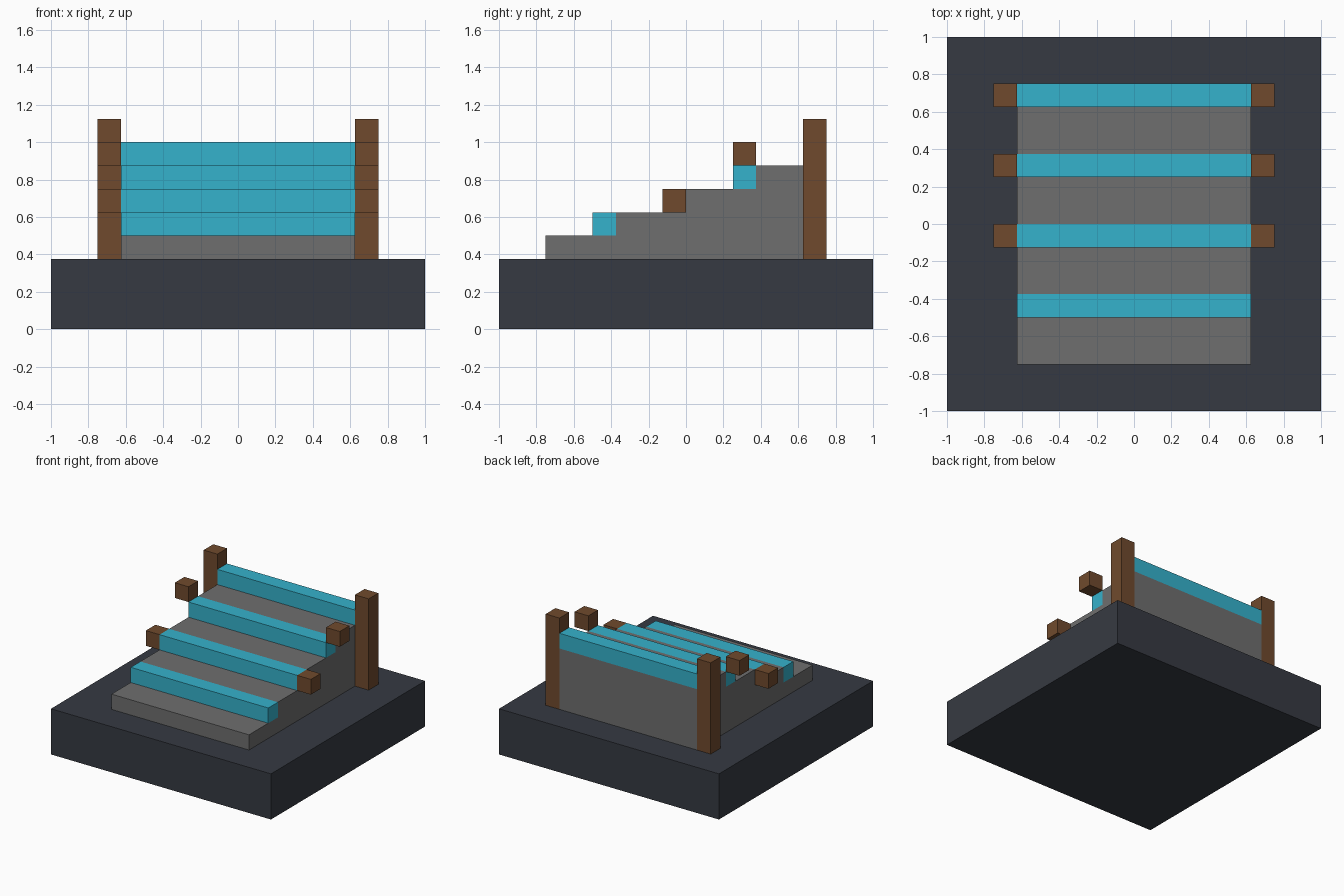
import bpy, bmesh

if "Cube" in bpy.data.objects:
    bpy.data.objects.remove(bpy.data.objects["Cube"])


def material(name, rgb):
    lin = [(c / 255 / 12.92) if c / 255 <= 0.04045 else ((c / 255 + 0.055) / 1.055) ** 2.4 for c in rgb]
    m = bpy.data.materials.new(name)
    m.diffuse_color = (*lin, 1)
    m.use_nodes = True
    m.node_tree.nodes["Principled BSDF"].inputs["Base Color"].default_value = m.diffuse_color
    return m


slate = material("dark slate", (54, 58, 66))
grey = material("stone grey", (110, 110, 110))
cyan = material("cyan", (53, 178, 204))
brown = material("wood brown", (112, 74, 45))


def extrude_x(name, profile, x0, x1, mat):
    """Solid from a (y, z) profile swept along x."""
    bm = bmesh.new()
    face = bm.faces.new([bm.verts.new((x0, y, z)) for y, z in profile])
    ext = bmesh.ops.extrude_face_region(bm, geom=[face])
    verts = [g for g in ext["geom"] if isinstance(g, bmesh.types.BMVert)]
    bmesh.ops.translate(bm, verts=verts, vec=(x1 - x0, 0, 0))
    bmesh.ops.recalc_face_normals(bm, faces=bm.faces)
    me = bpy.data.meshes.new(name)
    bm.to_mesh(me)
    bm.free()
    me.materials.append(mat)
    ob = bpy.data.objects.new(name, me)
    bpy.context.collection.objects.link(ob)
    return ob


def box(name, x, y, z, mat):
    return extrude_x(name, [(y[0], z[0]), (y[1], z[0]), (y[1], z[1]), (y[0], z[1])], x[0], x[1], mat)


# Square base slab
box("base", (-1, 1), (-1, 1), (0, 0.375), slate)

# Stepped grey body, as one stair profile
T = 0.125   # module size
W = 0.625   # half width of the stairs
steps = [(-0.75, 0.375), (-0.75, 0.5)]
for i in range(3):
    y, z = -0.375 + i * 0.375, 0.5 + i * T
    steps += [(y, z), (y, z + T)]
steps += [(0.75, 0.875), (0.75, 0.375)]
extrude_x("stair_body", steps, -W, W, grey)

# Cyan riser bars, one on the rear edge of each tread
for i in range(4):
    y, z = -0.5 + i * 0.375, 0.5 + i * T
    box(f"riser_bar_{i + 1}", (-W, W), (y, y + T), (z, z + T), cyan)

# Brown side blocks and tall rear posts, on both sides
for side, x in (("left", (-0.75, -W)), ("right", (W, 0.75))):
    box(f"lower_side_block_{side}", x, (-0.125, 0), (0.625, 0.75), brown)
    box(f"upper_side_block_{side}", x, (0.25, 0.375), (0.875, 1.0), brown)
    box(f"rear_post_{side}", x, (0.625, 0.75), (0.375, 1.125), brown)
